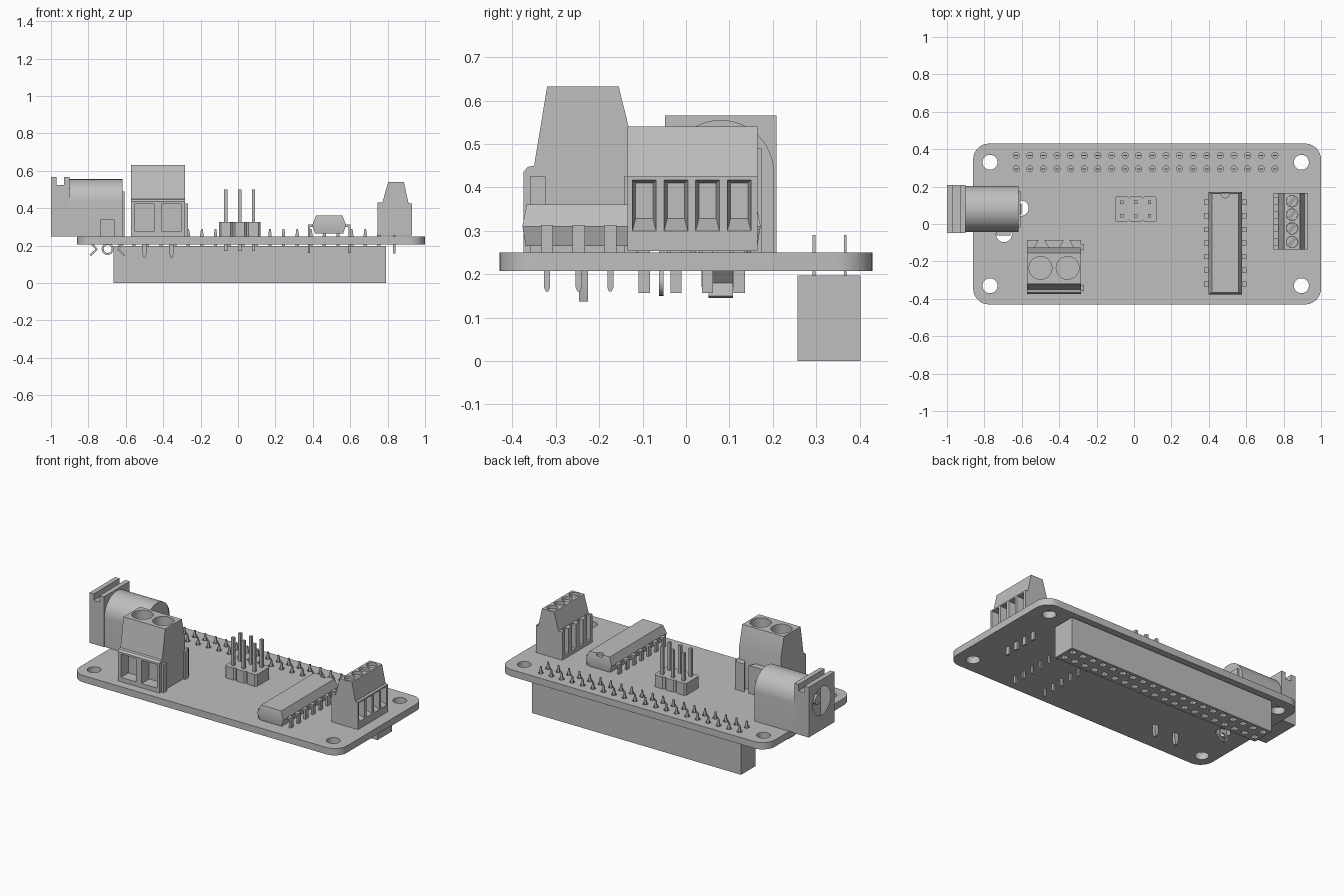
import bpy, bmesh, math

cube = bpy.data.objects.get("Cube")
if cube:
    bpy.data.objects.remove(cube, do_unlink=True)

grey = bpy.data.materials.new("plain_grey")
grey.use_nodes = True
grey.diffuse_color = (0.52, 0.52, 0.52, 1)
grey.node_tree.nodes["Principled BSDF"].inputs["Base Color"].default_value = grey.diffuse_color

TOP, BOTTOM = 0.25, 0.207      # board faces
PITCH = 0.0728                 # pin spacing


class Shape:
    """Collects simple solids into one mesh."""

    def __init__(self):
        self.bm = bmesh.new()

    def prism(self, pts, axis, a, b):
        put = {"x": lambda p, t: (t, p[0], p[1]),
               "y": lambda p, t: (p[0], t, p[1]),
               "z": lambda p, t: (p[0], p[1], t)}[axis]
        low = [self.bm.verts.new(put(p, a)) for p in pts]
        high = [self.bm.verts.new(put(p, b)) for p in pts]
        self.bm.faces.new(low)
        self.bm.faces.new(high)
        for i in range(len(pts)):
            j = (i + 1) % len(pts)
            self.bm.faces.new((low[i], low[j], high[j], high[i]))
        return self

    def box(self, x0, x1, y0, y1, z0, z1):
        return self.prism([(x0, y0), (x1, y0), (x1, y1), (x0, y1)], "z", z0, z1)

    def cyl(self, centre, r, axis, a, b, n=32):
        pts = [(centre[0] + r * math.cos(math.tau * i / n),
                centre[1] + r * math.sin(math.tau * i / n)) for i in range(n)]
        return self.prism(pts, axis, a, b)

    def slot(self, centre, length, width, angle, z0, z1):
        c, s = math.cos(angle), math.sin(angle)
        pts = [(centre[0] + u * c - v * s, centre[1] + u * s + v * c)
               for u, v in ((-length, -width), (length, -width), (length, width), (-length, width))]
        return self.prism(pts, "z", z0, z1)

    def hull(self, points):
        verts = [self.bm.verts.new(p) for p in points]
        bmesh.ops.convex_hull(self.bm, input=verts)
        return self

    def build(self, name, cut=None):
        bmesh.ops.recalc_face_normals(self.bm, faces=self.bm.faces[:])
        mesh = bpy.data.meshes.new(name)
        self.bm.to_mesh(mesh)
        self.bm.free()
        mesh.materials.append(grey)
        obj = bpy.data.objects.new(name, mesh)
        bpy.context.collection.objects.link(obj)
        if cut:
            cutter = cut.build(name + "_cutter")
            mod = obj.modifiers.new("cut", "BOOLEAN")
            mod.operation, mod.solver, mod.object = "DIFFERENCE", "EXACT", cutter
            graph = bpy.context.evaluated_depsgraph_get()
            obj.data = bpy.data.meshes.new_from_object(obj.evaluated_get(graph))
            obj.modifiers.clear()
            bpy.data.objects.remove(cutter, do_unlink=True)
        bpy.ops.object.select_all(action="DESELECT")
        obj.select_set(True)
        bpy.context.view_layer.objects.active = obj
        bpy.ops.object.shade_smooth_by_angle(angle=math.radians(30))
        return obj


# Circuit board with rounded corners and drilled holes
grid_pins = [(-0.63 + PITCH * i, y) for i in range(20) for y in (0.295, 0.367)]
outline = []
for cx, cy, start in ((0.915, 0.345, 0), (-0.775, 0.345, 90), (-0.775, -0.345, 180), (0.915, -0.345, 270)):
    for k in range(9):
        a = math.radians(start + k * 11.25)
        outline.append((cx + 0.085 * math.cos(a), cy + 0.085 * math.sin(a)))
drill = Shape()
for x in (-0.77, 0.895):
    for y in (-0.33, 0.33):
        drill.cyl((x, y), 0.04, "z", 0.15, 0.3)
for p in ((-0.78, 0.085), (-0.605, 0.085), (-0.695, -0.055)):
    drill.cyl(p, 0.042, "z", 0.15, 0.3)
for p in grid_pins:
    drill.cyl(p, 0.016, "z", 0.15, 0.3, 12)
Shape().prism(outline, "z", BOTTOM, TOP).build("circuit_board", drill)

# Socket strip under the board
sockets = Shape()
for x, y in grid_pins:
    sockets.box(x - 0.017, x + 0.017, y - 0.017, y + 0.017, -0.05, 0.12)
Shape().box(-0.665, 0.79, 0.257, 0.402, 0, 0.197).build("socket_strip", sockets)

# Flat tapered pin tips
tips = Shape()
for x, y in grid_pins:
    tips.prism([(x - 0.009, 0.19), (x + 0.009, 0.19), (x + 0.009, 0.257),
                (x + 0.004, 0.29), (x - 0.004, 0.29), (x - 0.009, 0.257)], "y", y - 0.003, y + 0.003)
tips.build("socket_pin_tips")

# Six pin header
header = Shape()
pins = Shape()
for i in range(3):
    x = -0.065 + i * 0.074
    c = 0.011
    header.prism([(x - 0.037, 0.01 + c), (x - 0.037 + c, 0.01), (x + 0.037 - c, 0.01), (x + 0.037, 0.01 + c),
                  (x + 0.037, 0.15 - c), (x + 0.037 - c, 0.15), (x - 0.037 + c, 0.15), (x - 0.037, 0.15 - c)],
                 "z", TOP, 0.325)
    for y in (0.045, 0.116):
        pins.box(x - 0.009, x + 0.009, y - 0.009, y + 0.009, 0.17, 0.5)
header.build("pin_header_base")
pins.build("pin_header_pins")

# Chip with tapered body, end notch and bent legs
body = []
for inset, z in ((0.015, 0.265), (0, 0.31), (0.02, 0.36)):
    for x in (0.397 + inset, 0.578 - inset):
        for y in (-0.377 + inset * 0.5, 0.172 - inset * 0.5):
            body.append((x, y, z))
Shape().hull(body).build("chip_body", Shape().cyl((0.4875, 0.162), 0.022, "z", 0.345, 0.4))
legs = Shape()
for i in range(7):
    y = -0.32 + PITCH * i
    for s in (-1, 1):
        near, far, inner = (0.4875 + s * d for d in (0.08, 0.114, 0.102))
        legs.box(min(near, far), max(near, far), y - 0.014, y + 0.014, 0.3, 0.313)
        a, b = min(inner, far), max(inner, far)
        legs.box(a, b, y - 0.014, y + 0.014, 0.245, 0.313)
        legs.prism([(y - 0.007, 0.25), (y - 0.007, 0.17), (y - 0.003, 0.16),
                    (y + 0.003, 0.16), (y + 0.007, 0.17), (y + 0.007, 0.25)], "x", a, b)
legs.build("chip_legs")

# Small four way screw terminal
small = Shape().prism([(0.745, 0.253), (0.93, 0.253), (0.93, 0.425), (0.912, 0.425), (0.887, 0.54),
                       (0.803, 0.54), (0.772, 0.43), (0.745, 0.43)], "y", -0.135, 0.165)
cut, screws, slots, small_pins = Shape(), Shape(), Shape(), Shape()
for i in range(4):
    y = -0.096 + PITCH * i
    cut.hull([(x, y + s * w, z) for s in (-1, 1)
              for x, w, z in ((0.96, 0.031, 0.285), (0.96, 0.031, 0.42), (0.87, 0.02, 0.328), (0.87, 0.02, 0.41))])
    cut.cyl((0.845, y), 0.031, "z", 0.505, 0.6, 24)
    cut.box(0.7, 0.77, y - 0.018, y + 0.018, 0.275, 0.5)
    screws.cyl((0.845, y), 0.03, "z", 0.49, 0.522, 24)
    slots.slot((0.845, y), 0.05, 0.004, math.radians(50), 0.512, 0.6)
    small_pins.box(0.83, 0.842, y - 0.013, y + 0.013, 0.157, 0.27)
small.build("small_terminal_body", cut)
screws.build("small_terminal_screws", slots)
small_pins.build("small_terminal_pins")

# Large two way screw terminal
large = Shape().prism([(-0.375, TOP), (-0.375, 0.435), (-0.365, 0.447), (-0.35, 0.45), (-0.32, 0.632),
                       (-0.155, 0.632), (-0.125, 0.51), (-0.125, TOP)], "x", -0.573, -0.283)
cut, screws, slots, large_pins, extras = Shape(), Shape(), Shape(), Shape(), Shape()
for x in (-0.5, -0.355):
    cut.box(x - 0.053, x + 0.053, -0.45, -0.3, 0.277, 0.423)
    cut.cyl((x, -0.235), 0.061, "z", 0.57, 0.7)
    screws.cyl((x, -0.235), 0.06, "z", 0.55, 0.6)
    slots.slot((x, -0.235), 0.042, 0.008, 0, 0.585, 0.7)
    slots.slot((x, -0.235), 0.008, 0.042, 0, 0.585, 0.7)
    large_pins.prism([(x - 0.014, 0.26), (x - 0.014, 0.17), (x - 0.006, 0.137),
                      (x + 0.006, 0.137), (x + 0.014, 0.17), (x + 0.014, 0.26)], "y", -0.247, -0.226)
large.build("large_terminal_body", cut)
screws.build("large_terminal_screws", slots)
large_pins.build("large_terminal_pins")

# Rear ribs and side joining rails of the large terminal
for x0, x1, lean0, lean1 in ((-0.573, -0.535, 0, 0.025), (-0.455, -0.4, 0.025, 0.025), (-0.321, -0.283, 0.025, 0)):
    extras.prism([(x0 - lean0, -0.085), (x1 + lean1, -0.085), (x1, -0.13), (x0, -0.13)], "z", TOP, 0.425)
for y in (-0.342, -0.125):
    extras.prism([(-0.29, y - 0.01), (-0.268, y - 0.018), (-0.268, y + 0.018), (-0.29, y + 0.01)], "z", TOP, 0.425)
extras.build("large_terminal_ribs")

# Barrel power jack
axis_y, axis_z = 0.08, 0.432
jack = Shape().box(-1, -0.9, -0.048, 0.208, TOP, 0.566)
cut = Shape().cyl((axis_y, axis_z), 0.088, "x", -1.1, -0.72)
cut.box(-0.97, -0.93, -0.2, 0.3, 0.525, 0.7)
arch = [(axis_y + 0.123 * math.cos(math.pi * i / 24), axis_z + 0.123 * math.sin(math.pi * i / 24)) for i in range(25)]
arch = [(axis_y + 0.123, TOP)] + arch + [(axis_y - 0.123, TOP)]
jack.prism(arch, "x", -0.905, -0.618)
jack.build("jack_body", cut)
Shape().cyl((axis_y, axis_z), 0.03, "x", -0.975, -0.7, 24).build("jack_centre_pin")

# Jack contacts and the spring legs below the board
contacts = Shape().box(-0.625, -0.607, -0.02, 0.175, TOP, 0.49)
contacts.box(-0.735, -0.66, -0.062, -0.04, TOP, 0.34)
for x, s in ((-0.785, 1), (-0.612, -1)):
    contacts.prism([(x - s * 0.004, 0.27), (x - s * 0.004, 0.21), (x + s * 0.022, 0.18), (x - s * 0.01, 0.15),
                    (x, 0.145), (x + s * 0.036, 0.18), (x + s * 0.008, 0.212), (x + s * 0.008, 0.27)],
                   "y", 0.052, 0.108)
contacts.build("jack_contacts")
ring = Shape().cyl((-0.697, 0.182), 0.032, "y", -0.062, -0.052, 24)
ring.build("jack_ring_leg", Shape().cyl((-0.697, 0.182), 0.021, "y", -0.1, 0, 24))
Shape().box(-0.72, -0.674, -0.062, -0.052, 0.207, 0.27).build("jack_ring_stem")
